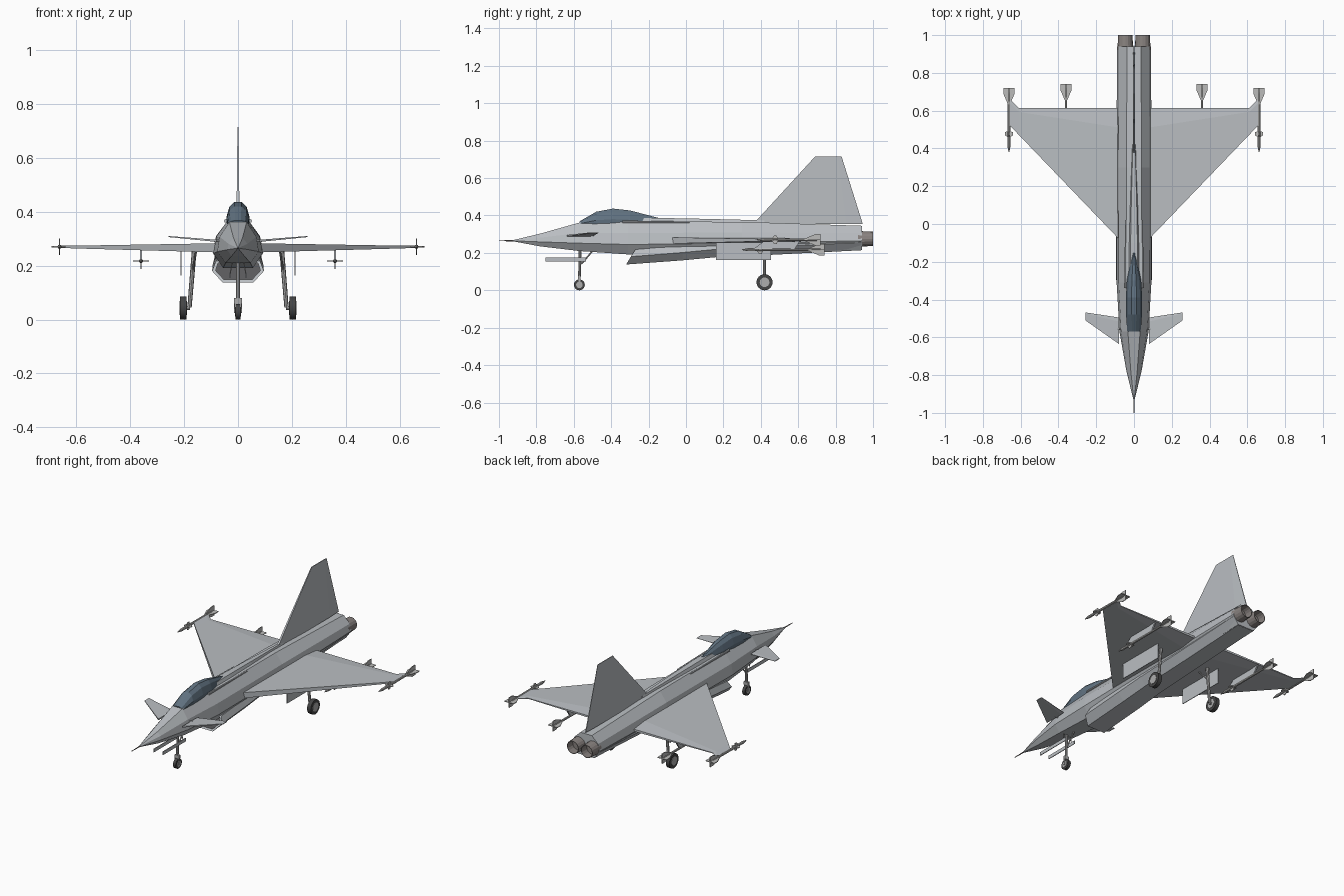
import bpy, bmesh
from mathutils import Vector as V

cube = bpy.data.objects.get("Cube")
if cube:
    bpy.data.objects.remove(cube, do_unlink=True)


def material(name, r, g, b):
    m = bpy.data.materials.new(name)
    m.use_nodes = True
    m.diffuse_color = (r, g, b, 1)
    m.node_tree.nodes["Principled BSDF"].inputs["Base Color"].default_value = (r, g, b, 1)
    return m


BODY = material("airframe grey", 0.49, 0.515, 0.54)
GLASS = material("canopy blue", 0.12, 0.17, 0.22)
METAL = material("nozzle metal", 0.25, 0.225, 0.215)
DARK = material("intake shadow grey", 0.10, 0.10, 0.105)
RUBBER = material("tyre rubber", 0.06, 0.06, 0.06)
GEAR = material("gear grey", 0.42, 0.42, 0.42)
MISSILE = material("missile light grey", 0.50, 0.50, 0.49)


def finish(name, bm, mat, mirror=False, smooth=False, recess=None):
    """Turn a bmesh into an object; recess = (end direction, rim, depth, inner material)."""
    bmesh.ops.recalc_face_normals(bm, faces=bm.faces)
    if recess:
        way, rim, depth, inner = recess
        bm.normal_update()
        cap = max(bm.faces, key=lambda f: f.normal.y * way)
        bmesh.ops.inset_region(bm, faces=[cap], thickness=rim)
        ext = bmesh.ops.extrude_discrete_faces(bm, faces=[cap])["faces"][0]
        bmesh.ops.translate(bm, verts=ext.verts, vec=(0, -way * depth, 0))
        for e in ext.edges:
            for f in e.link_faces:
                f.material_index = 1
    me = bpy.data.meshes.new(name)
    bm.to_mesh(me)
    bm.free()
    ob = bpy.data.objects.new(name, me)
    bpy.context.collection.objects.link(ob)
    me.materials.append(mat)
    if recess:
        me.materials.append(inner)
    if mirror:
        ob.modifiers.new("mirror", "MIRROR").use_mirror_merge = False
    if smooth:
        bpy.ops.object.select_all(action="DESELECT")
        ob.select_set(True)
        bpy.context.view_layer.objects.active = ob
        bpy.ops.object.shade_smooth_by_angle()


def loft(name, sections, mat, **kw):
    bm = bmesh.new()
    rings = [[bm.verts.new(p) for p in s] for s in sections]
    n = len(rings[0])
    for a, b in zip(rings, rings[1:]):
        for i in range(n):
            j = (i + 1) % n
            bm.faces.new((a[i], a[j], b[j], b[i]))
    bm.faces.new(rings[0])
    bm.faces.new(rings[-1])
    finish(name, bm, mat, **kw)


def rod(name, p, q, r1, r2, mat, sides=8, **kw):
    p, q = V(p), V(q)
    d = q - p
    bm = bmesh.new()
    bmesh.ops.create_cone(bm, cap_ends=True, segments=sides, radius1=r1, radius2=r2, depth=d.length)
    rot = d.to_track_quat("Z", "Y").to_matrix().to_4x4()
    bmesh.ops.transform(bm, matrix=rot, verts=bm.verts)
    bmesh.ops.translate(bm, vec=(p + q) / 2, verts=bm.verts)
    finish(name, bm, mat, **kw)


def plate(name, outline, half, mat, **kw):
    h = V(half)
    loft(name, [[V(p) - h for p in outline], [V(p) + h for p in outline]], mat, **kw)


def box(name, lo, hi, mat, **kw):
    (a, b, c), (d, e, f) = lo, hi
    loft(name, [[(x, b, c), (x, e, c), (x, e, f), (x, b, f)] for x in (a, d)], mat, **kw)


def foil(le, te, half):
    """Flat slab section with a blunt front and a thinned trailing edge."""
    le, te, h = V(le), V(te), V(half)
    b = le.lerp(te, 0.85)
    return [le + h, b + h, te + h * 0.4, te - h * 0.4, b - h, le - h]


def both(half):
    """Close a right-hand outline by reflecting it across x."""
    return half + [(-x, y, z) for x, y, z in reversed(half)]


# Faceted fuselage: station, half width, top, middle, bottom
STATIONS = [
    (-0.93, 0.003, 0.267, 0.265, 0.263),
    (-0.78, 0.040, 0.303, 0.259, 0.235),
    (-0.57, 0.077, 0.362, 0.252, 0.210),
    (-0.31, 0.092, 0.368, 0.245, 0.192),
    (0.30, 0.093, 0.366, 0.252, 0.195),
    (0.94, 0.090, 0.345, 0.265, 0.215),
]
loft("fuselage", [both([(w * 0.42, y, t), (w * 0.88, y, m + (t - m) * 0.5), (w, y, m), (w * 0.6, y, b)])
                  for y, w, t, m, b in STATIONS], BODY)
rod("nose_probe", (0, -1, 0.265), (0, -0.9, 0.265), 0.002, 0.004, METAL)

# Belly intake trunk with a raked open mouth
trunk = []
for y, w, b, rake in ((-0.32, 0.096, 0.138, 0.05), (-0.02, 0.094, 0.16, 0), (0.16, 0.09, 0.177, 0),
                      (0.46, 0.087, 0.19, 0), (0.935, 0.085, 0.214, 0)):
    trunk.append(both([(w * 0.85, y + rake, b + 0.08), (w, y + rake / 2, b + 0.042), (w * 0.6, y, b)]))
loft("intake_trunk", trunk, BODY, recess=(-1, 0.013, 0.1, DARK))

# Canopy, spine and shoulder strips
loft("canopy", [both([(w * 0.3, y, t), (w * 0.75, y, 0.35 + (t - 0.35) * 0.78),
                      (w, y, 0.35 + (t - 0.35) * 0.35), (w * 0.95, y, 0.35)])
                for y, w, t in ((-0.57, 0.036, 0.368), (-0.48, 0.042, 0.42), (-0.39, 0.043, 0.437),
                                (-0.30, 0.038, 0.427), (-0.15, 0.008, 0.388))], GLASS)
loft("spine", [both([(w * 0.6, y, t), (w, y, 0.355)])
               for y, w, t in ((-0.32, 0.032, 0.385), (-0.1, 0.03, 0.386), (0.1, 0.024, 0.382), (0.42, 0.01, 0.374))], BODY)
rod("shoulder_strip", (0.045, -0.34, 0.366), (0.043, 0.02, 0.364), 0.007, 0.004, BODY, mirror=True)

# Delta wings, canards and tail fin
loft("wing", [foil((x, le, z), (x, te, z), (0, 0, h)) for x, le, te, z, h in
              ((0.07, -0.09, 0.615, 0.266, 0.017), (0.61, 0.472, 0.615, 0.269, 0.005),
               (0.656, 0.52, 0.66, 0.27, 0.004))], BODY, mirror=True)
loft("canard", [foil((0.08, -0.635, 0.292), (0.08, -0.495, 0.292), (0, 0, 0.004)),
                foil((0.258, -0.51, 0.308), (0.258, -0.468, 0.308), (0, 0, 0.002))], BODY, mirror=True)
rod("canard_pivot", (0.05, -0.555, 0.29), (0.088, -0.555, 0.293), 0.005, 0.005, BODY, mirror=True)
loft("tail_fin", [foil((0, 0.36, 0.355), (0, 0.945, 0.355), (0.006, 0, 0)),
                  foil((0, 0.69, 0.715), (0, 0.832, 0.715), (0.002, 0, 0))], BODY)

# Twin engine nozzles
rod("nozzle", (0.046, 0.92, 0.275), (0.046, 1, 0.275), 0.042, 0.038, METAL, sides=16,
    mirror=True, recess=(1, 0.003, 0.05, METAL))


# Missiles: body, nose, crossed fore and tail fins
def missile(label, x, z, front, back):
    rod(label + "_body", (x, front + 0.03, z), (x, back - 0.02, z), 0.008, 0.006, MISSILE, mirror=True)
    rod(label + "_nose", (x, front, z), (x, front + 0.03, z), 0.002, 0.008, MISSILE, mirror=True)
    shapes = {"tail": [(back - 0.1, 0), (back - 0.03, 0.03), (back, 0.03), (back, 0)],
              "fore": [(front + 0.075, 0), (front + 0.09, 0.022), (front + 0.105, 0.022), (front + 0.115, 0)]}
    for part, prof in shapes.items():
        outline = prof + [(y, -s) for y, s in reversed(prof[1:-1])]
        plate(f"{label}_{part}_fins_flat", [(x + s, y, z) for y, s in outline], (0, 0, 0.002), MISSILE, mirror=True)
        plate(f"{label}_{part}_fins_upright", [(x, y, z + s) for y, s in outline], (0.002, 0, 0), MISSILE, mirror=True)


missile("tip_missile", 0.662, 0.27, 0.38, 0.72)
missile("wing_missile", 0.36, 0.217, 0.3, 0.74)
plate("wing_pylon", [(0.36, 0.36, 0.22), (0.36, 0.42, 0.265), (0.36, 0.61, 0.265), (0.36, 0.58, 0.22)],
      (0.004, 0, 0), BODY, mirror=True)


# Landing gear
def wheel(label, x, y, r, half, mirror):
    kw = dict(sides=24, mirror=mirror, smooth=True)
    rod(label + "_tyre", (x - half, y, r), (x + half, y, r), r, r, RUBBER, **kw)
    rod(label + "_hub", (x - half - 0.002, y, r), (x + half + 0.002, y, r), r * 0.6, r * 0.6, GEAR, **kw)


wheel("nose_wheel", 0, -0.57, 0.029, 0.009, False)
wheel("main_wheel", 0.203, 0.42, 0.043, 0.012, True)
rod("nose_strut", (0, -0.57, 0.065), (0, -0.565, 0.23), 0.007, 0.008, GEAR)
rod("nose_brace", (0, -0.56, 0.14), (0, -0.5, 0.21), 0.004, 0.004, GEAR)
rod("nose_axle", (-0.014, -0.57, 0.029), (0.014, -0.57, 0.029), 0.005, 0.005, GEAR)
box("nose_fork", (0.011, -0.575, 0.025), (0.014, -0.565, 0.07), GEAR, mirror=True)
box("nose_fork_crown", (-0.014, -0.577, 0.06), (0.014, -0.563, 0.08), GEAR)
box("nose_gear_door", (0.028, -0.75, 0.155), (0.032, -0.535, 0.175), BODY, mirror=True)
rod("nose_door_link", (0.03, -0.56, 0.165), (0.02, -0.56, 0.225), 0.002, 0.002, GEAR, mirror=True)
rod("main_strut", (0.18, 0.42, 0.045), (0.162, 0.42, 0.262), 0.008, 0.009, GEAR, mirror=True)
rod("main_axle", (0.178, 0.42, 0.043), (0.2, 0.42, 0.043), 0.008, 0.008, GEAR, mirror=True)
rod("main_brace", (0.169, 0.42, 0.18), (0.155, 0.36, 0.255), 0.004, 0.004, GEAR, mirror=True)
box("main_gear_door", (0.209, 0.16, 0.163), (0.213, 0.455, 0.255), BODY, mirror=True)
